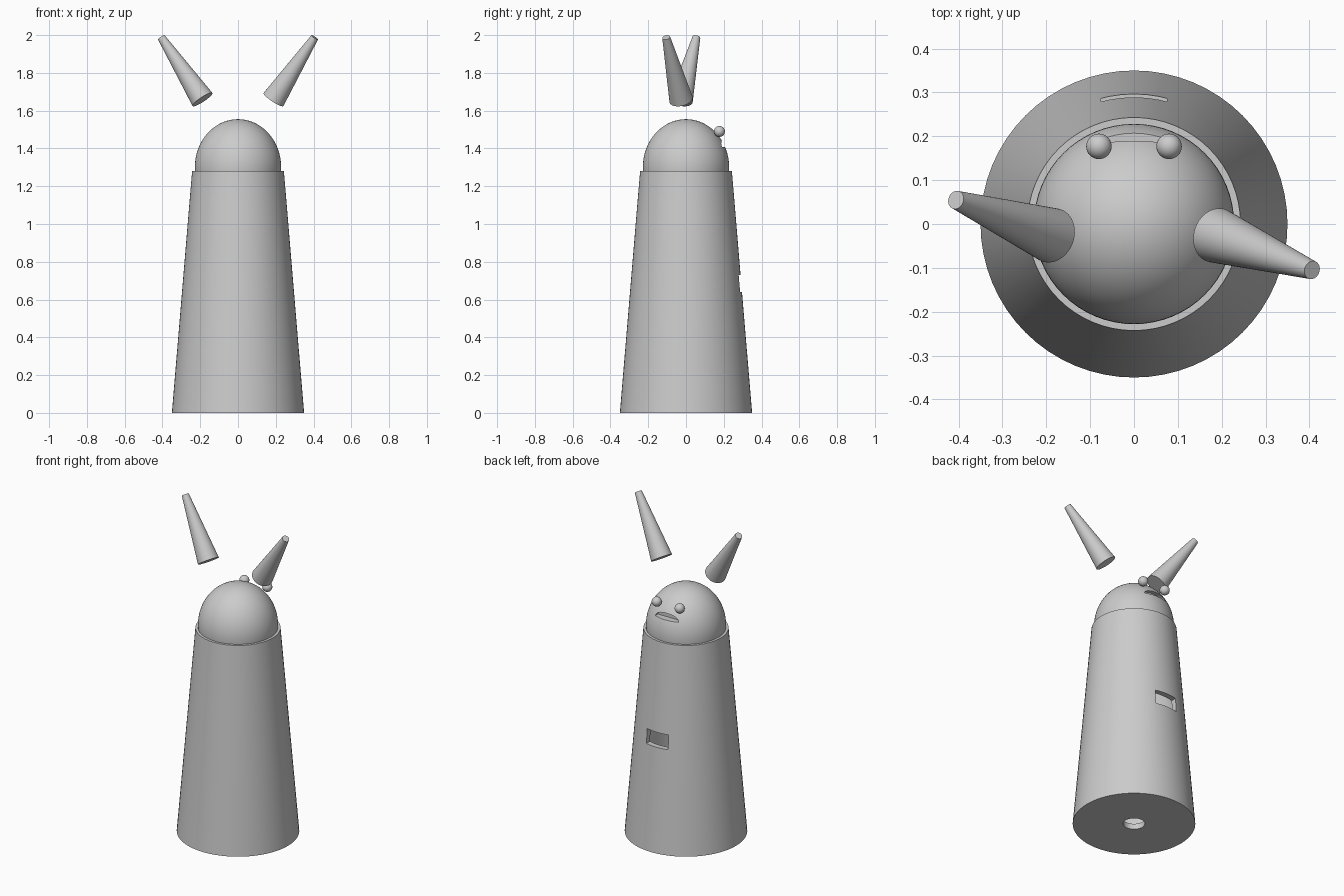
import bpy, bmesh, math
from mathutils import Vector

if "Cube" in bpy.data.objects:
    bpy.data.objects.remove(bpy.data.objects["Cube"], do_unlink=True)

grey = bpy.data.materials.new("plain_grey")
grey.use_nodes = True
grey.diffuse_color = (0.6, 0.6, 0.6, 1)
grey.node_tree.nodes["Principled BSDF"].inputs["Base Color"].default_value = (0.6, 0.6, 0.6, 1)


def make(name, bm):
    """Turn a bmesh into a grey object."""
    bmesh.ops.recalc_face_normals(bm, faces=bm.faces)
    mesh = bpy.data.meshes.new(name)
    bm.to_mesh(mesh)
    bm.free()
    obj = bpy.data.objects.new(name, mesh)
    bpy.context.collection.objects.link(obj)
    mesh.materials.append(grey)
    return obj


def lathe(name, profile, steps=64):
    """Spin a closed (radius, height) outline around z."""
    bm = bmesh.new()
    verts = [bm.verts.new((r, 0, z)) for r, z in profile]
    edges = [bm.edges.new((v, verts[i - 1])) for i, v in enumerate(verts)]
    bmesh.ops.spin(bm, geom=verts + edges, axis=(0, 0, 1), cent=(0, 0, 0),
                   angle=math.tau, steps=steps, use_merge=True)
    bmesh.ops.remove_doubles(bm, verts=bm.verts, dist=1e-5)
    return make(name, bm)


def prism(name, outline, y0, y1):
    """Extrude an (x, z) outline from y0 to y1."""
    bm = bmesh.new()
    face = bm.faces.new([bm.verts.new((x, y0, z)) for x, z in outline])
    new = bmesh.ops.extrude_face_region(bm, geom=[face])["geom"]
    bmesh.ops.translate(bm, vec=(0, y1 - y0, 0),
                        verts=[g for g in new if isinstance(g, bmesh.types.BMVert)])
    return make(name, bm)


def activate(obj):
    bpy.ops.object.select_all(action='DESELECT')
    obj.select_set(True)
    bpy.context.view_layer.objects.active = obj


def cut(obj, cutter):
    """Subtract the cutter and discard it."""
    mod = obj.modifiers.new("cut", 'BOOLEAN')
    mod.operation = 'DIFFERENCE'
    mod.solver = 'EXACT'
    mod.object = cutter
    activate(obj)
    bpy.ops.object.modifier_apply(modifier=mod.name)
    bpy.data.objects.remove(cutter, do_unlink=True)


def smooth(obj):
    activate(obj)
    bpy.ops.object.shade_smooth_by_angle(angle=math.radians(30))


def ball(name, centre, radius, height, segments):
    bm = bmesh.new()
    bmesh.ops.create_uvsphere(bm, u_segments=segments, v_segments=segments // 2, radius=1)
    bmesh.ops.scale(bm, vec=(radius, radius, height), verts=bm.verts)
    bmesh.ops.translate(bm, vec=centre, verts=bm.verts)
    return make(name, bm)


# Hollow tapered body with a hole in its floor and a slot in the back
wall, hole = 0.035, 0.062
body = lathe("body", [(hole, 0), (0.35, 0), (0.243, 1.28), (0.243 - wall, 1.28),
                      (0.35 - wall, wall), (hole, wall)])
cut(body, prism("slot_cutter", [(-0.075, 0.64), (0.075, 0.64), (0.075, 0.73), (-0.075, 0.73)],
                0.15, 0.45))
smooth(body)

# Domed head with a half-round mouth
head = ball("head", (0, 0, 1.30), 0.2285, 0.255, 64)
arch = [(0.08 * math.cos(a), 1.407 + 0.035 * math.sin(a))
        for a in (math.pi * i / 16 for i in range(17))]
cut(head, prism("mouth_cutter", arch, 0.165, 0.4))
smooth(head)

# Eyes and floating tapered horns
for side, label, tip_y in ((1, "left", -0.105), (-1, "right", 0.055)):
    smooth(ball(label + "_eye", (side * 0.08, 0.177, 1.49), 0.029, 0.029, 32))

    base = Vector((side * 0.188, -0.026, 1.659))
    tip = Vector((side * 0.406, tip_y, 1.988))
    axis = tip - base
    bm = bmesh.new()
    bmesh.ops.create_cone(bm, cap_ends=True, segments=48, radius1=0.063, radius2=0.021,
                          depth=axis.length)
    bmesh.ops.rotate(bm, cent=(0, 0, 0), verts=bm.verts,
                     matrix=axis.to_track_quat('Z', 'Y').to_matrix())
    bmesh.ops.translate(bm, vec=(base + tip) / 2, verts=bm.verts)
    smooth(make(label + "_horn", bm))
